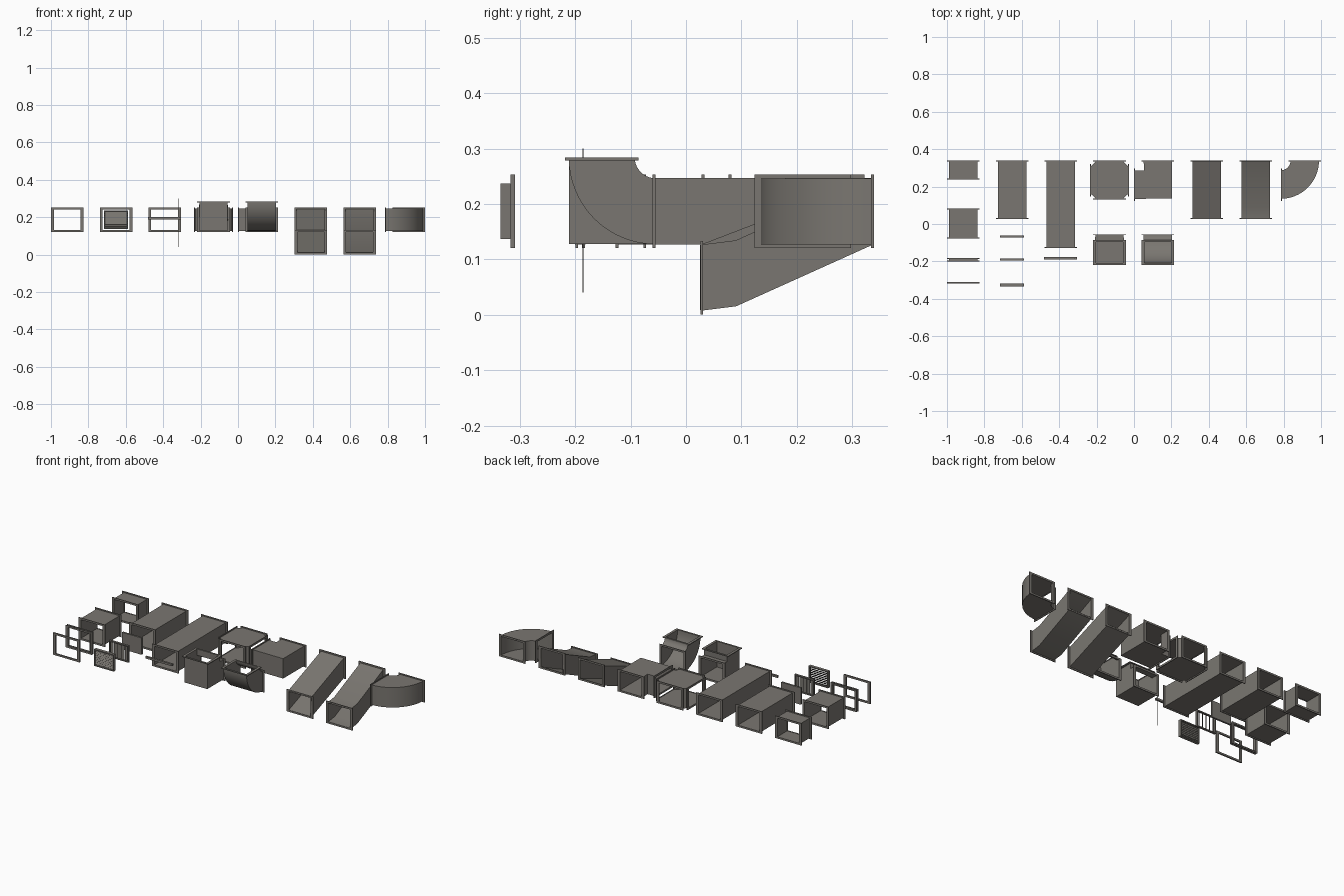
import bpy, bmesh, math
from mathutils import Vector as V

if "Cube" in bpy.data.objects:
    bpy.data.objects.remove(bpy.data.objects["Cube"])

HW, HH = 0.075, 0.0585          # duct half width and half height
ZC = 0.187                      # duct centre height
T = 0.005                       # flange thickness
X, Y, Z = V((1, 0, 0)), V((0, 1, 0)), V((0, 0, 1))

STEEL = bpy.data.materials.new("duct grey")
STEEL.diffuse_color = (0.195, 0.183, 0.165, 1)
STEEL.use_nodes = True
STEEL.node_tree.nodes["Principled BSDF"].inputs["Base Color"].default_value = STEEL.diffuse_color


def finish(name, bm, wall=0):
    bmesh.ops.recalc_face_normals(bm, faces=bm.faces)
    me = bpy.data.meshes.new(name)
    bm.to_mesh(me)
    bm.free()
    ob = bpy.data.objects.new(name, me)
    bpy.context.collection.objects.link(ob)
    me.materials.append(STEEL)
    bpy.ops.object.select_all(action="DESELECT")
    ob.select_set(True)
    bpy.context.view_layer.objects.active = ob
    if wall:
        s = ob.modifiers.new("wall", "SOLIDIFY")
        s.thickness, s.offset = wall, 0
        bpy.ops.object.modifier_apply(modifier=s.name)
    bpy.ops.object.shade_smooth_by_angle(angle=math.radians(35))
    return ob


def loft(name, sections, wall=0.003, closed=False):
    """Skin rectangles given as (centre, half-side u, half-side v)."""
    bm = bmesh.new()
    loops = [[bm.verts.new(c + a * u + b * v) for a, b in ((-1, -1), (1, -1), (1, 1), (-1, 1))]
             for c, u, v in sections]
    pairs = list(zip(loops, loops[1:])) + ([(loops[-1], loops[0])] if closed else [])
    for p, q in pairs:
        for i in range(4):
            j = (i + 1) % 4
            bm.faces.new((p[i], p[j], q[j], q[i]))
    return finish(name, bm, wall)


def flange(name, c, u, v, t=T):
    """Rectangular collar round an opening with half sides along u and v."""
    c = V(c)
    n = u.cross(v) * t / 2
    ins = (u * (HW - 0.003), v * (HH - 0.003))
    out = (u * (HW + 0.012), v * (HH + 0.0075))
    loft(name, [(c - n, *ins), (c - n, *out), (c + n, *out), (c + n, *ins)], 0, True)


def box(name, c, size, rot=(0, 0, 0)):
    bm = bmesh.new()
    bmesh.ops.create_cube(bm, size=1)
    bmesh.ops.scale(bm, vec=size, verts=bm.verts)
    ob = finish(name, bm)
    ob.location, ob.rotation_euler = c, rot


def duct(name, x, *pts):
    """Duct running front to back through (y, z) stations, flanged at both ends."""
    loft(name, [(V((x, y, z)), X * HW, Z * HH) for y, z in pts])
    for tag, (y, z), s in (("front", pts[0], T / 2), ("back", pts[-1], -T / 2)):
        flange(f"{name}_{tag}_flange", (x, y + s, z), X, Z)


# straight ducts
duct("short_duct", -0.913, (0.238, ZC), (0.339, ZC))
duct("medium_duct", -0.913, (-0.077, ZC), (0.082, ZC))
duct("long_duct", -0.652, (0.028, ZC), (0.339, ZC))
duct("extra_long_duct", -0.392, (-0.127, ZC), (0.339, ZC))

# offset ducts dropping towards the front
LOW = 0.067
duct("offset_duct", 0.39, (0.026, LOW), (0.339, ZC))
duct("kinked_offset_duct", 0.65, (0.026, LOW), (0.09, LOW + 0.008), (0.339, ZC))

# loose coupling and gasket
for off in (-0.006, 0.006):
    flange("coupling_frame", (-0.913, -0.191 + off, ZC), X, Z)
loft("coupling_sleeve", [(V((-0.913, y, ZC)), X * HW, Z * HH) for y in (-0.2, -0.181)])
flange("gasket", (-0.913, -0.313, ZC), X, Z, 0.008)

# end cover plate
GX, GW, GH = -0.652, 0.13, 0.1
box("cover_plate", (GX, -0.066, ZC), (GW, 0.011, GH))


def frame(name, y, depth):
    for s in (-1, 1):
        box(name + "_side", (GX + s * (GW / 2 - 0.003), y, ZC), (0.006, depth, GH))
        box(name + "_rail", (GX, y, ZC + s * (GH / 2 - 0.003)), (GW, depth, 0.006))


# damper with upright turning blades
frame("damper", -0.19, 0.012)
for k in range(5):
    box("damper_blade", (GX + (k - 2) * 0.024, -0.19, ZC), (0.018, 0.002, GH - 0.006),
        rot=(0, 0, math.radians(40)))

# louvre grille, blades sloping down towards the front
frame("louvre", -0.326, 0.018)
for k in range(9):
    box("louvre_blade", (GX, -0.326, ZC + (k - 4) * 0.0105), (GW - 0.006, 0.0015, 0.018),
        rot=(math.radians(-45), 0, 0))

# hanger bar and its two rods
box("hanger_bar", (-0.392, -0.183, 0.195), (0.176, 0.012, 0.012))
for s in (-1, 1):
    bm = bmesh.new()
    bmesh.ops.create_cone(bm, cap_ends=True, segments=8, radius1=0.0008, radius2=0.0008, depth=0.26)
    finish("hanger_rod", bm).location = (-0.392 + s * 0.073, -0.186, 0.17)

# four-way junction: plus outline with walls on all edges except the openings
CX, CY, R, N = -0.131, 0.235, 0.104, 0.02
quarter = [(R, -HW), (R, HW), (HW + N, HW), (HW, HW + N)]
outline = []
for k in range(4):
    for a, b in quarter:
        for _ in range(k):
            a, b = -b, a
        outline.append((CX + a, CY + b))
bm = bmesh.new()
lo, hi = ([bm.verts.new((x, y, ZC + s * HH)) for x, y in outline] for s in (-1, 1))
bm.faces.new(lo)
bm.faces.new(hi)
for i in range(16):
    if i % 4:
        j = (i + 1) % 16
        bm.faces.new((lo[i], lo[j], hi[j], hi[i]))
finish("four_way_junction", bm, 0.003)
for s in (-1, 1):
    flange("junction_side_flange", (CX + s * (R - T / 2), CY, ZC), Y, Z)
    flange("junction_end_flange", (CX, CY + s * (R - T / 2), ZC), X, Z)

# square elbow turning from left to back
BACK, BEND = 0.339, 0.128
loft("square_elbow", [(V((0, BACK - BEND, ZC)), -Y * HW, Z * HH),
                      (V((BEND, BACK - BEND, ZC)), (X - Y) * HW, Z * HH),
                      (V((BEND, BACK, ZC)), X * HW, Z * HH)])

# curved elbow turning from left to back
EX = 0.785
sections = []
for k in range(17):
    a = math.radians(-90 + 90 * k / 16)
    u = V((math.cos(a), math.sin(a), 0))
    sections.append((V((EX, BACK, ZC)) + u * BEND, u * HW, Z * HH))
loft("curved_elbow", sections)
for x in (0, EX):
    flange("elbow_side_flange", (x + T / 2, BACK - BEND, ZC), Y, Z)
    flange("elbow_back_flange", (x + BEND, BACK - T / 2, ZC), X, Z)

# upward elbows: one square, one curved
YB, ZT, RAD = -0.055, 0.284, 0.097
loft("square_riser", [(V((-0.131, YB, ZC)), -Z * HH, X * HW),
                      (V((-0.131, YB - RAD, ZC)), (-Y - Z) * HH, X * HW),
                      (V((-0.131, YB - RAD, ZT)), -Y * HH, X * HW)])
sections = []
for k in range(17):
    a = math.radians(90 * k / 16)
    u = V((0, -math.sin(a), -math.cos(a)))
    sections.append((V((0.128, YB, ZT)) + u * RAD, u * HH, X * HW))
loft("curved_riser", sections)
for x in (-0.131, 0.128):
    flange("riser_back_flange", (x, YB - T / 2, ZC), X, Z)
    flange("riser_top_flange", (x, YB - RAD, ZT - T / 2), X, Y)
